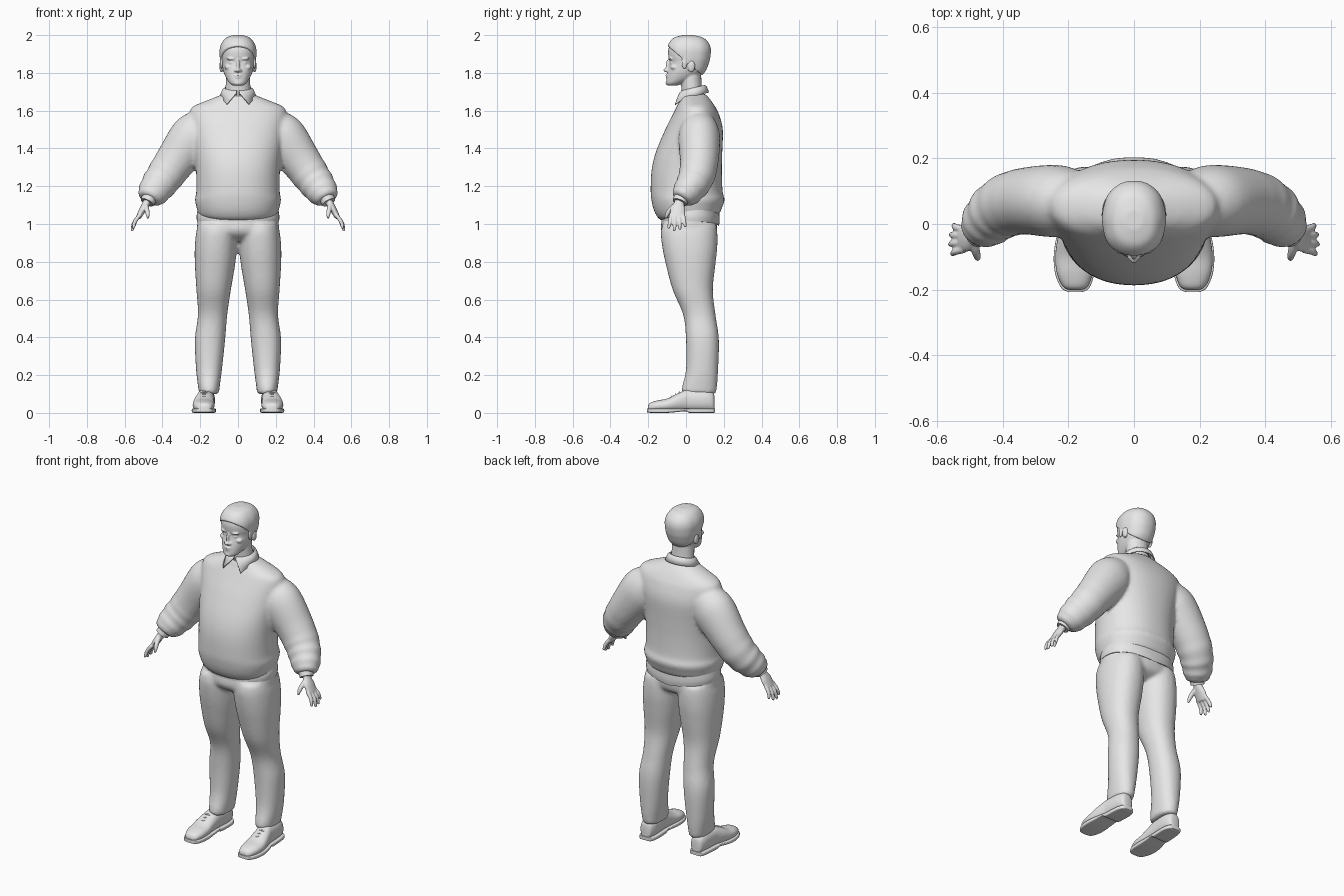
import bpy, bmesh, math
from mathutils import Vector as V, Matrix

cube = bpy.data.objects.get("Cube")
if cube:
    bpy.data.objects.remove(cube, do_unlink=True)

grey = bpy.data.materials.new("plain_grey")
grey.use_nodes = True
grey.diffuse_color = (0.8, 0.8, 0.8, 1)
grey.node_tree.nodes["Principled BSDF"].inputs["Base Color"].default_value = (0.8, 0.8, 0.8, 1)


def smooth_rows(rows, steps):
    """Catmull-Rom interpolation of rows of numbers."""
    out = []
    for i in range(len(rows) - 1):
        a, b, c, d = rows[max(i - 1, 0)], rows[i], rows[i + 1], rows[min(i + 2, len(rows) - 1)]
        for k in range(steps):
            t = k / steps
            out.append([q + 0.5 * t * (r - p + t * (2 * p - 5 * q + 4 * r - s + t * (3 * (q - r) + s - p)))
                        for p, q, r, s in zip(a, b, c, d)])
    return out + [list(rows[-1])]


def loft(bm, rings, n=32, e=2.0):
    """Closed skin over superellipse rings given as (centre, u, v)."""
    loops = []
    for c, u, v in rings:
        loop = []
        for k in range(n):
            a = 2 * math.pi * k / n
            p, q = math.cos(a), math.sin(a)
            loop.append(bm.verts.new(c + u * math.copysign(abs(p) ** (2 / e), p)
                                     + v * math.copysign(abs(q) ** (2 / e), q)))
        loops.append(loop)
    for a, b in zip(loops, loops[1:]):
        for k in range(n):
            bm.faces.new((a[k], a[(k + 1) % n], b[(k + 1) % n], b[k]))
    bm.faces.new(loops[0])
    bm.faces.new(loops[-1])


def stack(bm, rows, side=1, steps=5, e=2.2):
    """Level sections: height, x from, x to, y front, y back."""
    loft(bm, [(V((side * (a + b) / 2, (f + k) / 2, z)), V(((b - a) / 2, 0, 0)), V((0, (k - f) / 2, 0)))
              for z, a, b, f, k in smooth_rows(rows, steps)], 48, e)


def tube(bm, rows, side=1, steps=5, n=20, ripple=None):
    """Limb along a path: x, y, z, radius along y, radius across."""
    pts = smooth_rows(rows, steps)
    rings = []
    for i, (x, y, z, ry, rw) in enumerate(pts):
        w = (V(pts[min(i + 1, len(pts) - 1)][:3]) - V(pts[max(i - 1, 0)][:3])).normalized()
        u = (V((0, 1, 0)) - w * w.y).normalized()
        g = 1 + (ripple(i / len(pts)) if ripple else 0)
        c, u, v = V((x, y, z)), u * ry * g, w.cross(u) * rw * g
        m = Matrix.Diagonal((side, 1, 1))
        rings.append((m @ c, m @ u, m @ v))
    loft(bm, rings, n)


def blob(bm, loc, radii):
    bmesh.ops.create_uvsphere(bm, u_segments=20, v_segments=12, radius=1,
                              matrix=Matrix.Translation(loc) @ Matrix.Diagonal((*radii, 1)))


def finish(name, bm, voxel=0, blur=0):
    bmesh.ops.recalc_face_normals(bm, faces=bm.faces)
    me = bpy.data.meshes.new(name)
    bm.to_mesh(me)
    bm.free()
    me.materials.append(grey)
    ob = bpy.data.objects.new(name, me)
    bpy.context.collection.objects.link(ob)
    bpy.context.view_layer.objects.active = ob
    for o in bpy.context.selected_objects:
        o.select_set(False)
    ob.select_set(True)
    bpy.ops.object.shade_smooth_by_angle(angle=math.radians(45))
    if voxel:
        r = ob.modifiers.new("blend", 'REMESH')
        r.mode, r.voxel_size, r.use_smooth_shade = 'VOXEL', voxel, True
        if blur:
            s = ob.modifiers.new("soften", 'SMOOTH')
            s.factor, s.iterations = 0.5, blur
    return ob


# Sweater: torso with drooping hem, sleeves with folds
bm = bmesh.new()
torso = [(1.045, .2, -.13, .165), (1.06, .212, -.15, .18), (1.09, .22, -.17, .192), (1.13, .228, -.183, .205),
         (1.17, .221, -.187, .194), (1.28, .222, -.183, .19), (1.38, .232, -.16, .192), (1.5, .25, -.11, .195),
         (1.58, .258, -.07, .175), (1.62, .24, -.05, .155), (1.65, .175, -.035, .135), (1.675, .11, -.025, .115),
         (1.69, .075, -.01, .1)]
stack(bm, [(z, -w, w, f, b) for z, w, f, b in torso])
for v in bm.verts:
    if v.co.z < 1.14 and v.co.y < 0:
        v.co.z += 0.2 * v.co.y * (1.14 - v.co.z) / 0.095
for s in (-1, 1):
    tube(bm, [(.17, .07, 1.52, .09, .1), (.235, .07, 1.46, .11, .125), (.33, .07, 1.335, .102, .108),
              (.39, .055, 1.25, .095, .098), (.43, .025, 1.195, .085, .09), (.46, -.01, 1.15, .07, .075),
              (.472, -.025, 1.128, .05, .055)], s, 8, 32,
         lambda t: 0.035 * math.sin(t * 44) * max(0, min(1, t * 3 - 1)))
finish("sweater", bm, .011, 3)

# Trousers: hips and two legs
bm = bmesh.new()
stack(bm, [(.91, -.1, .1, -.07, .1), (.94, -.19, .19, -.115, .15), (.98, -.217, .217, -.133, .165),
           (1.07, -.205, .205, -.12, .165)])
leg = [(.1, .1, .205, -.015, .155), (.13, .098, .21, -.022, .163), (.23, .085, .222, 0, .17),
       (.39, .068, .228, 0, .174), (.52, .057, .212, -.015, .156), (.65, .038, .22, -.07, .142),
       (.78, .016, .228, -.105, .155), (.87, .006, .229, -.124, .165), (.95, .004, .222, -.133, .166),
       (1.0, .01, .21, -.125, .16)]
for s in (-1, 1):
    stack(bm, leg, s)
finish("trousers", bm, .011, 3)

# Shirt tail below the sweater
bm = bmesh.new()
stack(bm, [(1.0, -.217, .217, -.128, .174), (1.03, -.219, .219, -.13, .178), (1.08, -.21, .21, -.12, .175)])
for v in bm.verts:
    v.co.z += 0.12 * (abs(v.co.x) - .1)
finish("shirt_tail", bm)

# Head with face features, ears and neck
skull = [(1.732, .024, -.094, -.05), (1.745, .044, -.104, -.015), (1.775, .064, -.103, .055),
         (1.81, .078, -.097, .095), (1.855, .086, -.087, .115), (1.885, .09, -.093, .122),
         (1.92, .09, -.094, .124), (1.95, .08, -.083, .113), (1.975, .058, -.058, .085), (1.987, .025, -.015, .04)]
skull = [(z, -w, w, f, b) for z, w, f, b in skull]
bm = bmesh.new()
stack(bm, skull)
tube(bm, [(0, .04, 1.64, .062, .072), (0, .03, 1.72, .055, .066), (0, .025, 1.8, .055, .064)])
blob(bm, (0, -.106, 1.815), (.013, .014, .01))
blob(bm, (0, -.094, 1.838), (.009, .014, .034))
blob(bm, (0, -.098, 1.787), (.022, .011, .005))
blob(bm, (0, -.097, 1.776), (.019, .011, .006))
blob(bm, (0, -.096, 1.746), (.022, .012, .012))
for s in (-1, 1):
    blob(bm, (s * .012, -.1, 1.812), (.009, .01, .008))
    blob(bm, (s * .033, -.076, 1.853), (.014, .009, .006))
    blob(bm, (s * .034, -.08, 1.875), (.026, .013, .007))
    blob(bm, (s * .05, -.062, 1.83), (.022, .02, .014))
    blob(bm, (s * .088, .028, 1.835), (.011, .02, .032))
finish("head", bm, .0045, 2)

# Hair: enlarged skull cap, cut along a sloping hairline
bm = bmesh.new()
stack(bm, skull)
for v in bm.verts:
    v.co = V((v.co.x * 1.07, .015 + (v.co.y - .015) * 1.07, 1.86 + (v.co.z - 1.86) * 1.1))
    v.co.x *= 1 + .008 * math.sin(v.co.y * 90)
cut = bmesh.ops.bisect_plane(bm, geom=bm.verts[:] + bm.edges[:] + bm.faces[:], plane_co=(0, -.09, 1.937),
                             plane_no=(0, .17, .2), clear_inner=True)
bmesh.ops.holes_fill(bm, edges=[g for g in cut["geom_cut"] if isinstance(g, bmesh.types.BMEdge)])
for s in (-1, 1):
    blob(bm, (s * .087, -.008, 1.855), (.008, .016, .035))
finish("hair", bm, .005, 1)

# Collar: folded band around the neck with two front points
bm = bmesh.new()
grid = []
for i in range(49):
    t = i / 24 - 1
    a = math.pi / 2 + t * math.pi * .97
    point = max(0, (abs(t) - .62) / .38)
    row = []
    for r, drop in ((.066, .02), (.071, 0), (.08, .008), (.094, .042)):
        x, y = r * math.cos(a), .037 + r * .88 * math.sin(a)
        if drop > .04:
            x += math.copysign(.05 * point ** 2, x)
            drop += .022 * point
            y -= .012 * point
        row.append(bm.verts.new((x, y, 1.718 + .24 * (y - .037) - drop)))
    grid.append(row)
for a, b in zip(grid, grid[1:]):
    for k in range(3):
        bm.faces.new((a[k], b[k], b[k + 1], a[k + 1]))
collar = finish("collar", bm)
sol = collar.modifiers.new("thickness", 'SOLIDIFY')
sol.thickness, sol.offset = .006, 0

for s, side in ((1, "left"), (-1, "right")):
    # Hand: palm, four fingers and thumb
    bm = bmesh.new()
    tube(bm, [(.468, -.03, 1.15, .026, .022), (.485, -.036, 1.11, .027, .02), (.505, -.043, 1.075, .04, .018),
              (.527, -.047, 1.035, .038, .014)], s)
    for y, reach in ((-.078, .9), (-.057, 1.06), (-.036, 1), (-.016, .8)):
        tip = -.045 + (y + .045) * 1.4
        tube(bm, [(.518, y, 1.05, .011, .011), (.518 + .03 * reach, (y + tip) / 2, 1.05 - .04 * reach, .0105, .0105),
                  (.518 + .039 * reach, tip, 1.05 - .075 * reach, .008, .008),
                  (.518 + .039 * reach, tip, 1.05 - .082 * reach, .004, .004)], s, 5, 14)
    tube(bm, [(.488, -.05, 1.1, .016, .014), (.483, -.08, 1.078, .014, .013), (.478, -.1, 1.052, .011, .011),
              (.477, -.108, 1.03, .005, .005)], s, 5, 14)
    finish(side + "_hand", bm, .0045, 1)

    # Cuff
    bm = bmesh.new()
    tube(bm, [(.462, -.018, 1.15, .042, .042), (.481, -.034, 1.114, .039, .037)], s, 3, 24)
    finish(side + "_cuff", bm)

    # Shoe upper, sole and laces: y, centre, half width, top, underside
    last = [(-.202, .179, .018, .036, .004), (-.19, .179, .038, .053, .001), (-.15, .181, .054, .066, 0),
            (-.1, .182, .058, .076, 0), (-.05, .18, .054, .1, .004), (0, .174, .048, .122, .009),
            (.02, .172, .047, .125, 0), (.1, .168, .046, .125, 0), (.14, .168, .036, .11, 0),
            (.15, .168, .022, .09, .003)]
    for part, grow, e in (("_shoe", 0, 2.3), ("_sole", .005, 6)):
        bm = bmesh.new()
        rings = []
        for y, c, w, top, low in smooth_rows(last, 4):
            if grow:
                top = .024
            else:
                low = .008
            rings.append((V((s * c, y * (1 + grow * 5), (top + low) / 2)), V((w + grow, 0, 0)),
                          V((0, 0, (top - low) / 2))))
        loft(bm, rings, 32, e)
        finish(side + part, bm)
    bm = bmesh.new()
    for y, z in ((-.075, .088), (-.055, .099), (-.035, .11)):
        tube(bm, [(.152, y + .012, z - .012, .004, .004), (.18, y, z, .004, .004),
                  (.208, y + .012, z - .012, .004, .004)], s, 4, 8)
    finish(side + "_laces", bm)
